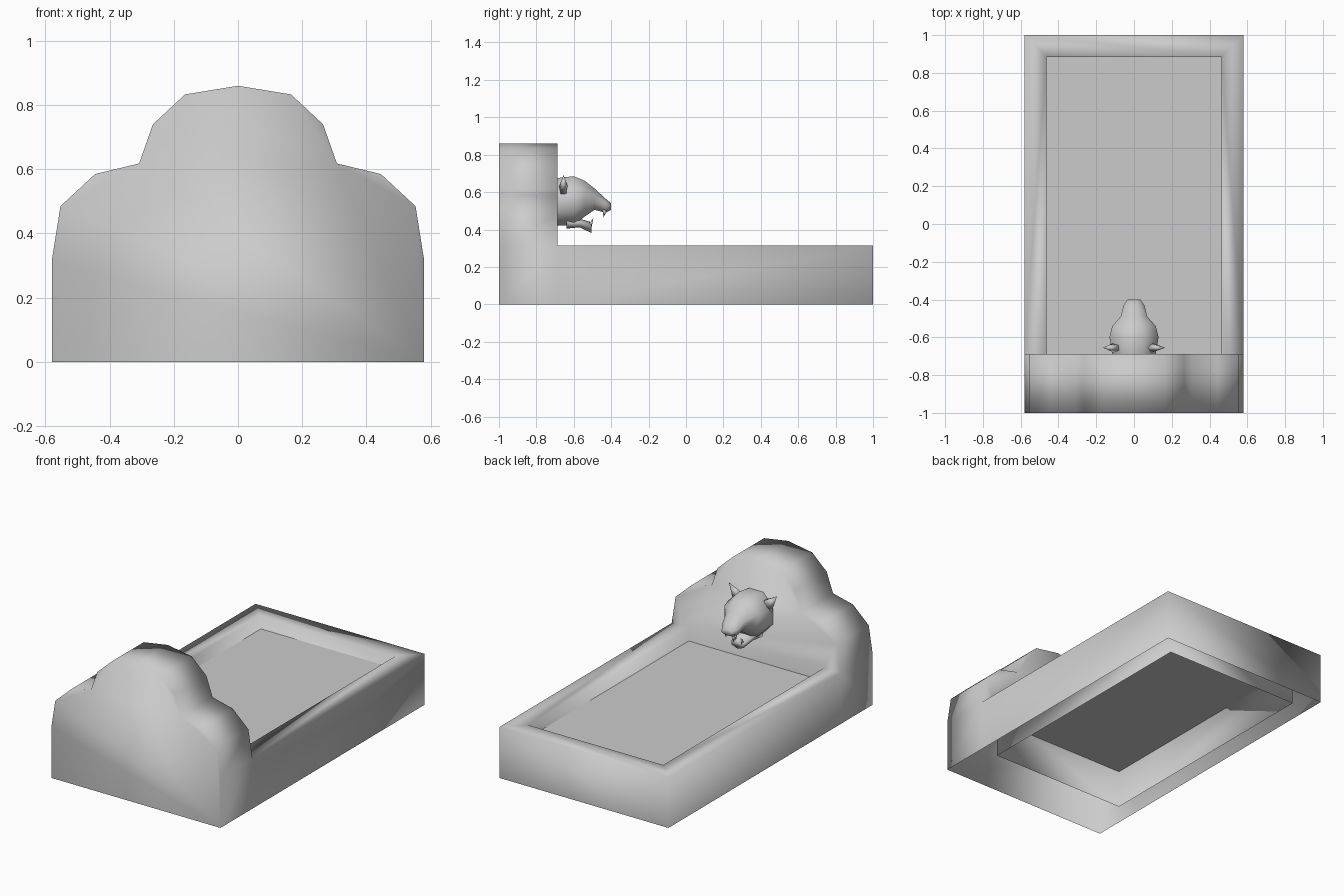
import bpy, bmesh, math
from mathutils import Vector

if "Cube" in bpy.data.objects:
    bpy.data.objects.remove(bpy.data.objects["Cube"])

stone = bpy.data.materials.new("grey_stone")
stone.use_nodes = True
GREY = (0.6, 0.6, 0.6, 1)
stone.diffuse_color = GREY
stone.node_tree.nodes["Principled BSDF"].inputs["Base Color"].default_value = GREY


def finish(bm, name, smooth=True):
    """Turn a bmesh into a named object."""
    bmesh.ops.remove_doubles(bm, verts=bm.verts, dist=0.0005)
    for f in bm.faces:
        f.smooth = smooth
    me = bpy.data.meshes.new(name)
    bm.to_mesh(me)
    bm.free()
    me.materials.append(stone)
    ob = bpy.data.objects.new(name, me)
    bpy.context.collection.objects.link(ob)
    return ob


def face(bm, *pts):
    return bm.faces.new([bm.verts.new(p) for p in pts])


def loft(bm, rings, sides=8, cap_start=False):
    """Join elliptical rings given as (y, bottom, top, half width)."""
    loops = []
    for y, lo, hi, w in rings:
        loop = []
        for i in range(sides):
            a = 2 * math.pi * (i + 0.5) / sides
            k = 1 / math.cos(math.pi / sides)
            loop.append(bm.verts.new((w * k * math.cos(a), y,
                                      (lo + hi) / 2 + (hi - lo) / 2 * k * math.sin(a))))
        loops.append(loop)
    for a, b in zip(loops, loops[1:]):
        for i in range(sides):
            j = (i + 1) % sides
            bm.faces.new((a[i], b[i], b[j], a[j]))
    bm.faces.new(loops[-1][::-1])
    if cap_start:
        bm.faces.new(loops[0])


def spike(bm, base, tip, radius, sides=4, flat=1.0):
    """Pointed cone from base to tip, optionally flattened along y."""
    base, tip = Vector(base), Vector(tip)
    axis = (tip - base).normalized()
    u = axis.cross(Vector((0, 1, 0))).normalized()
    v = axis.cross(u)
    ring = [bm.verts.new(base + radius * (math.cos(t) * u + flat * math.sin(t) * v))
            for t in [2 * math.pi * i / sides for i in range(sides)]]
    top = bm.verts.new(tip)
    for i in range(sides):
        bm.faces.new((ring[i], ring[(i + 1) % sides], top))
    bm.faces.new(ring[::-1])


# Trough and scalloped back panel: one hollow shell, open underneath
W, IN, RIM = 0.58, 0.463, 0.315
FRONT, WALL, INBACK, BACK = -1.0, -0.688, 0.885, 1.0
half = [(W, RIM), (0.553, 0.485), (0.445, 0.585), (0.308, 0.618),
        (0.265, 0.74), (0.165, 0.833), (0, 0.86)]
outline = half + [(-x, z) for x, z in half[-2::-1]]
bm = bmesh.new()
face(bm, (-W, FRONT, 0), (W, FRONT, 0), *[(x, FRONT, z) for x, z in outline])
face(bm, *[(x, WALL, z) for x, z in outline[::-1]], (IN, WALL, RIM), (-IN, WALL, RIM))
for (x0, z0), (x1, z1) in zip(outline, outline[1:]):
    face(bm, (x0, FRONT, z0), (x0, WALL, z0), (x1, WALL, z1), (x1, FRONT, z1))
for s in (-1, 1):
    face(bm, (s * W, FRONT, 0), (s * W, WALL, 0), (s * W, WALL, RIM), (s * W, FRONT, RIM))
    face(bm, (s * W, WALL, 0), (s * W, BACK, 0), (s * W, BACK, RIM), (s * W, WALL, RIM))
    face(bm, (s * W, WALL, RIM), (s * W, BACK, RIM), (s * IN, INBACK, RIM), (s * IN, WALL, RIM))
    face(bm, (s * IN, WALL, 0), (s * IN, INBACK, 0), (s * IN, INBACK, RIM), (s * IN, WALL, RIM))
face(bm, (-W, BACK, RIM), (W, BACK, RIM), (IN, INBACK, RIM), (-IN, INBACK, RIM))
face(bm, (-W, BACK, 0), (W, BACK, 0), (W, BACK, RIM), (-W, BACK, RIM))
for y in (WALL, INBACK):
    face(bm, (-IN, y, 0), (IN, y, 0), (IN, y, RIM), (-IN, y, RIM))
bmesh.ops.remove_doubles(bm, verts=bm.verts, dist=0.0005)
bmesh.ops.recalc_face_normals(bm, faces=bm.faces)
finish(bm, "trough_shell")

# Water surface
bm = bmesh.new()
Z = 0.235
face(bm, (-IN, WALL, Z), (IN, WALL, Z), (IN, INBACK, Z), (-IN, INBACK, Z))
finish(bm, "water_surface", False)

# Animal head spout: skull and muzzle
bm = bmesh.new()
loft(bm, [(WALL, 0.42, 0.675, 0.115), (-0.6, 0.425, 0.685, 0.13),
          (-0.54, 0.47, 0.66, 0.115), (-0.49, 0.505, 0.62, 0.07),
          (-0.43, 0.49, 0.565, 0.055), (-0.4, 0.505, 0.54, 0.035)])
bmesh.ops.recalc_face_normals(bm, faces=bm.faces)
finish(bm, "head")

# Open lower jaw
bm = bmesh.new()
loft(bm, [(-0.64, 0.41, 0.48, 0.075), (-0.57, 0.415, 0.455, 0.06),
          (-0.505, 0.385, 0.435, 0.04)], 6, True)
bmesh.ops.recalc_face_normals(bm, faces=bm.faces)
finish(bm, "lower_jaw")

# Ears and fangs, one of each per side
for side, s in (("left", 1), ("right", -1)):
    bm = bmesh.new()
    spike(bm, (s * 0.095, -0.655, 0.615), (s * 0.165, -0.655, 0.692), 0.045, 5, 0.6)
    bmesh.ops.recalc_face_normals(bm, faces=bm.faces)
    finish(bm, side + "_ear")
    bm = bmesh.new()
    spike(bm, (s * 0.035, -0.435, 0.505), (s * 0.033, -0.44, 0.465), 0.012)
    spike(bm, (s * 0.028, -0.515, 0.42), (s * 0.028, -0.495, 0.46), 0.012)
    bmesh.ops.recalc_face_normals(bm, faces=bm.faces)
    finish(bm, side + "_fangs")
